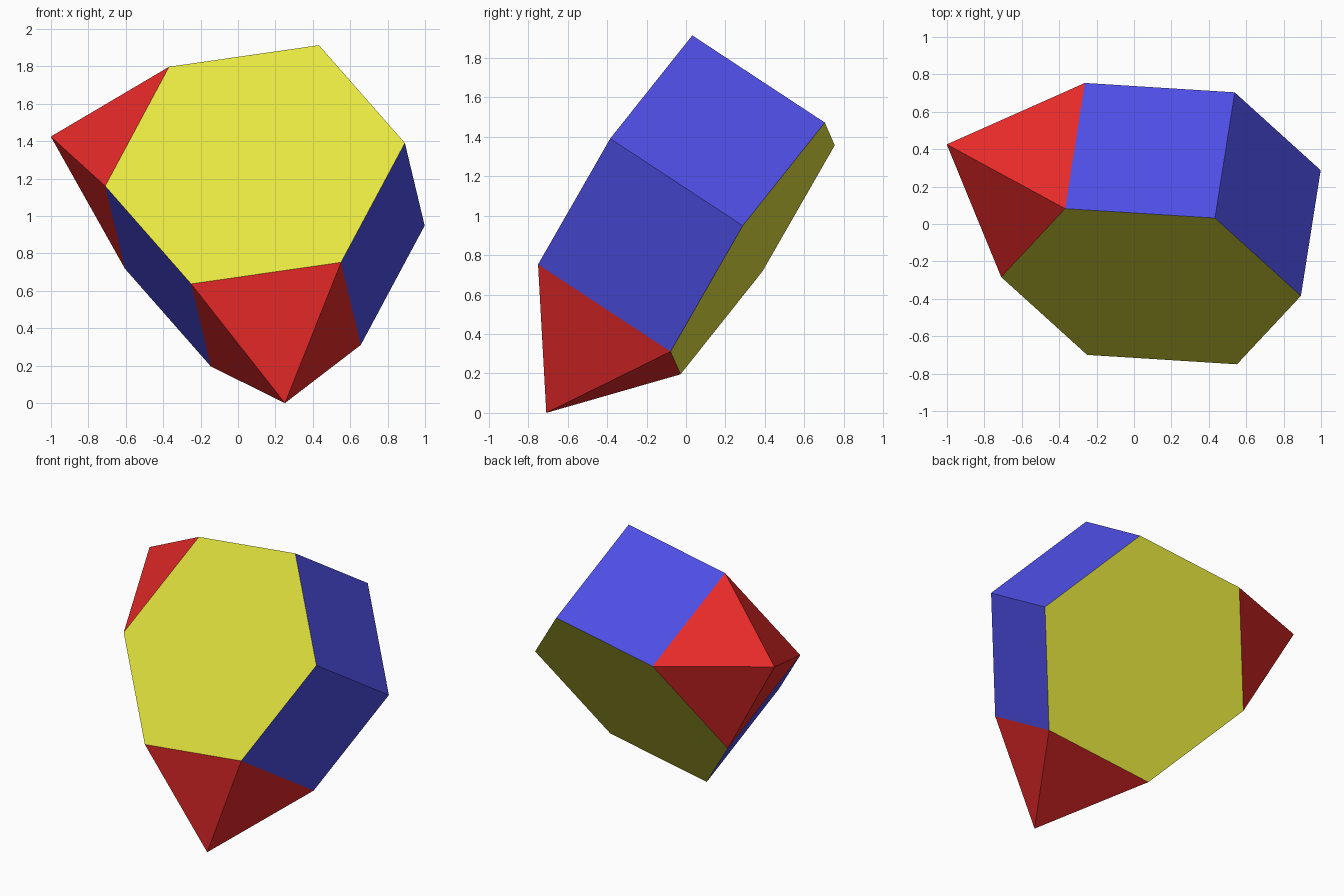
import bpy
import bmesh
import math
from mathutils import Matrix, Vector

cube = bpy.data.objects.get("Cube")
if cube:
    bpy.data.objects.remove(cube, do_unlink=True)

EDGE = 0.811                          # every edge has this length
CENTRE = Vector((0.144, 0.002, 1.056))  # middle of the prism


def make_material(name, rgb):
    mat = bpy.data.materials.new(name)
    mat.use_nodes = True
    colour = (*rgb, 1.0)
    mat.diffuse_color = colour
    mat.node_tree.nodes["Principled BSDF"].inputs["Base Color"].default_value = colour
    return mat


YELLOW, BLUE, RED = range(3)
materials = [
    make_material("yellow", (0.787, 0.787, 0.051)),
    make_material("blue", (0.076, 0.076, 0.787)),
    make_material("red", (0.787, 0.022, 0.022)),
]

bm = bmesh.new()

# Hexagonal prism along local z
rings = [[bm.verts.new((EDGE * math.cos(math.radians(60 * i)),
                        EDGE * math.sin(math.radians(60 * i)), z))
          for i in range(6)] for z in (-EDGE / 2, EDGE / 2)]
bottom, top = rings
bm.faces.new(bottom[::-1]).material_index = YELLOW
bm.faces.new(top).material_index = YELLOW

sides = []
for i in range(6):
    j = (i + 1) % 6
    face = bm.faces.new((bottom[i], bottom[j], top[j], top[i]))
    face.material_index = BLUE
    sides.append(face)
bm.normal_update()

# Square pyramids raised on two of the sides, facing 150 and 270 degrees
capped = [sides[2], sides[4]]
for face in capped:
    face.material_index = RED
poked = bmesh.ops.poke(bm, faces=capped, offset=EDGE / math.sqrt(2))
for face in poked["faces"]:
    face.material_index = RED

# Tilt the solid so that it stands on the tip of one pyramid
x_axis = Vector((0.988, -0.062, 0.142)).normalized()
z_axis = x_axis.cross(Vector((-0.084, 0.557, 0.827))).normalized()
y_axis = z_axis.cross(x_axis)
tilt = Matrix((x_axis, y_axis, z_axis)).transposed().to_4x4()
bm.transform(Matrix.Translation(CENTRE) @ tilt)

# Rest the tip exactly on the ground
lowest = min(v.co.z for v in bm.verts)
bmesh.ops.translate(bm, verts=bm.verts, vec=(0, 0, -lowest))
bmesh.ops.recalc_face_normals(bm, faces=bm.faces)

mesh = bpy.data.meshes.new("augmented_hexagonal_prism")
bm.to_mesh(mesh)
bm.free()
for mat in materials:
    mesh.materials.append(mat)
solid = bpy.data.objects.new("augmented_hexagonal_prism", mesh)
bpy.context.collection.objects.link(solid)
